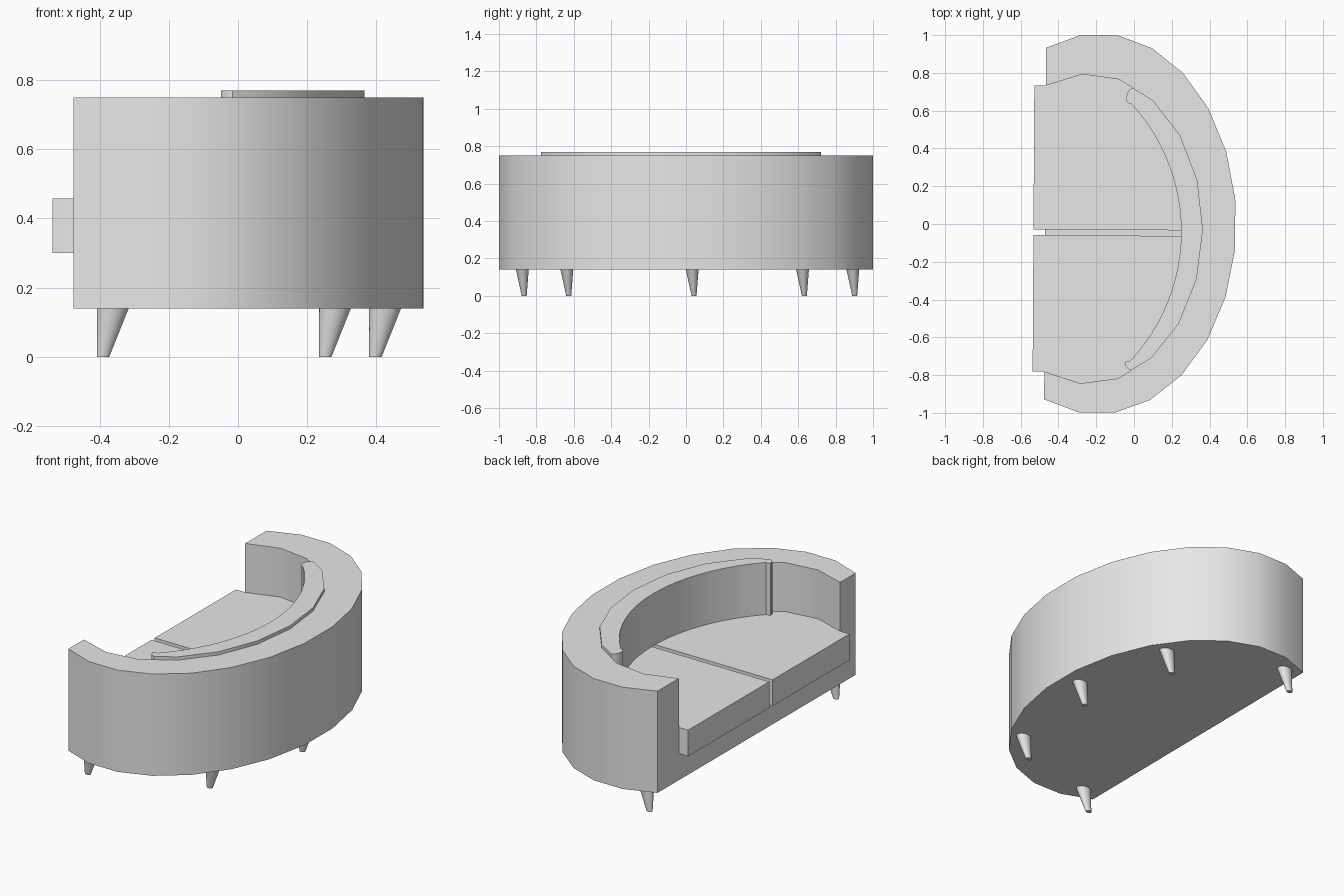
import bpy, bmesh
from math import sin, cos, radians

cube = bpy.data.objects.get("Cube")
if cube:
    bpy.data.objects.remove(cube, do_unlink=True)

fabric = bpy.data.materials.new("grey_fabric")
fabric.use_nodes = True
GREY = (0.8, 0.8, 0.8, 1)
fabric.diffuse_color = GREY
fabric.node_tree.nodes["Principled BSDF"].inputs["Base Color"].default_value = GREY

SKEW = 0.006  # the whole sofa is turned very slightly


def arc(cx, cy, rx, ry, start, end, count):
    """Evenly spaced points on part of an ellipse, angles in degrees."""
    steps = [radians(start + (end - start) * i / (count - 1)) for i in range(count)]
    return [(cx + rx * cos(t), cy + ry * sin(t)) for t in steps]


def lerp(a, b, f):
    return tuple(p + (q - p) * f for p, q in zip(a, b))


def finish(name, bm):
    bmesh.ops.recalc_face_normals(bm, faces=bm.faces)
    mesh = bpy.data.meshes.new(name)
    bm.to_mesh(mesh)
    bm.free()
    mesh.materials.append(fabric)
    obj = bpy.data.objects.new(name, mesh)
    bpy.context.collection.objects.link(obj)
    return obj


def smooth(obj):
    bpy.ops.object.select_all(action="DESELECT")
    obj.select_set(True)
    bpy.context.view_layer.objects.active = obj
    bpy.ops.object.shade_smooth_by_angle(angle=radians(30))


def prism(name, outline, z0, z1):
    """Extrude a flat outline from z0 to z1."""
    bm = bmesh.new()
    face = bm.faces.new([bm.verts.new((x + SKEW * y, y - SKEW * x, z0)) for x, y in outline])
    top = bmesh.ops.extrude_face_region(bm, geom=[face])["geom"]
    bmesh.ops.translate(bm, vec=(0, 0, z1 - z0),
                        verts=[v for v in top if isinstance(v, bmesh.types.BMVert)])
    return finish(name, bm)


outer = arc(-0.19, 0, 0.732, 1.008, -112.5, 112.5, 16)
inner = arc(-0.239, -0.027, 0.604, 0.82, -112.5, 112.5, 13)

# Curved body with the seating area cut out of it
body = prism("sofa_body", outer, 0.14, 0.75)
cutter = prism("seat_cutter", inner + [(-0.8, inner[-1][1]), (-0.8, inner[0][1])], 0.30, 1.0)
cutter.hide_render = True
cut = body.modifiers.new("seat_cut", "BOOLEAN")
cut.operation = "DIFFERENCE"
cut.solver = "EXACT"
cut.object = cutter
bpy.context.view_layer.objects.active = body
bpy.ops.object.modifier_apply(modifier=cut.name)
bpy.data.objects.remove(cutter, do_unlink=True)
smooth(body)

# Two seat cushions with a narrow gap between them
FRONT = -0.532
for name, curve, seam in (("left_seat_cushion", inner[7:], -0.032),
                          ("right_seat_cushion", inner[5::-1], -0.062)):
    outline = curve + [(FRONT, curve[-1][1]), (FRONT, seam), (0.362, seam)]
    smooth(prism(name, outline, 0.30, 0.457))

# Crescent back cushion with rounded tips
back_edge = [lerp(inner[3], inner[2], 0.6)] + inner[3:10] + [lerp(inner[9], inner[10], 0.6)]
front_edge = arc(-0.75, -0.045, 1.0, 1.0, 43, -43, 25)


def tip(a, b, side):
    """Round end joining point a to point b, bulging forward."""
    mid = lerp(a, b, 0.5)
    half = ((a[0] - mid[0]), (a[1] - mid[1]))
    bulge = (-0.03, -0.008 * side)
    angles = [radians(180 * i / 6) for i in range(1, 6)]
    return [(mid[0] + half[0] * cos(t) + bulge[0] * sin(t),
             mid[1] + half[1] * cos(t) + bulge[1] * sin(t)) for t in angles]


crescent = (back_edge + tip(back_edge[-1], front_edge[0], 1)
            + front_edge + tip(front_edge[-1], back_edge[0], -1))
smooth(prism("back_cushion", crescent, 0.457, 0.77))

# Five tapered legs, raked toward the seat front
LEGS = {"front_left_leg": (-0.362, 0.892), "front_right_leg": (-0.362, -0.875),
        "rear_left_leg": (0.28, 0.623), "rear_right_leg": (0.28, -0.637),
        "rear_middle_leg": (0.425, 0.033)}
for name, (x, y) in LEGS.items():
    bm = bmesh.new()
    bmesh.ops.create_cone(bm, cap_ends=True, segments=20, radius1=0.018, radius2=0.046, depth=0.14)
    for v in bm.verts:
        low = v.co.z < 0
        v.co.x += x - (0.028 if low else 0)
        v.co.y = v.co.y * 0.74 + y + (0.01 if low else 0)
        v.co.z += 0.07
    smooth(finish(name, bm))
